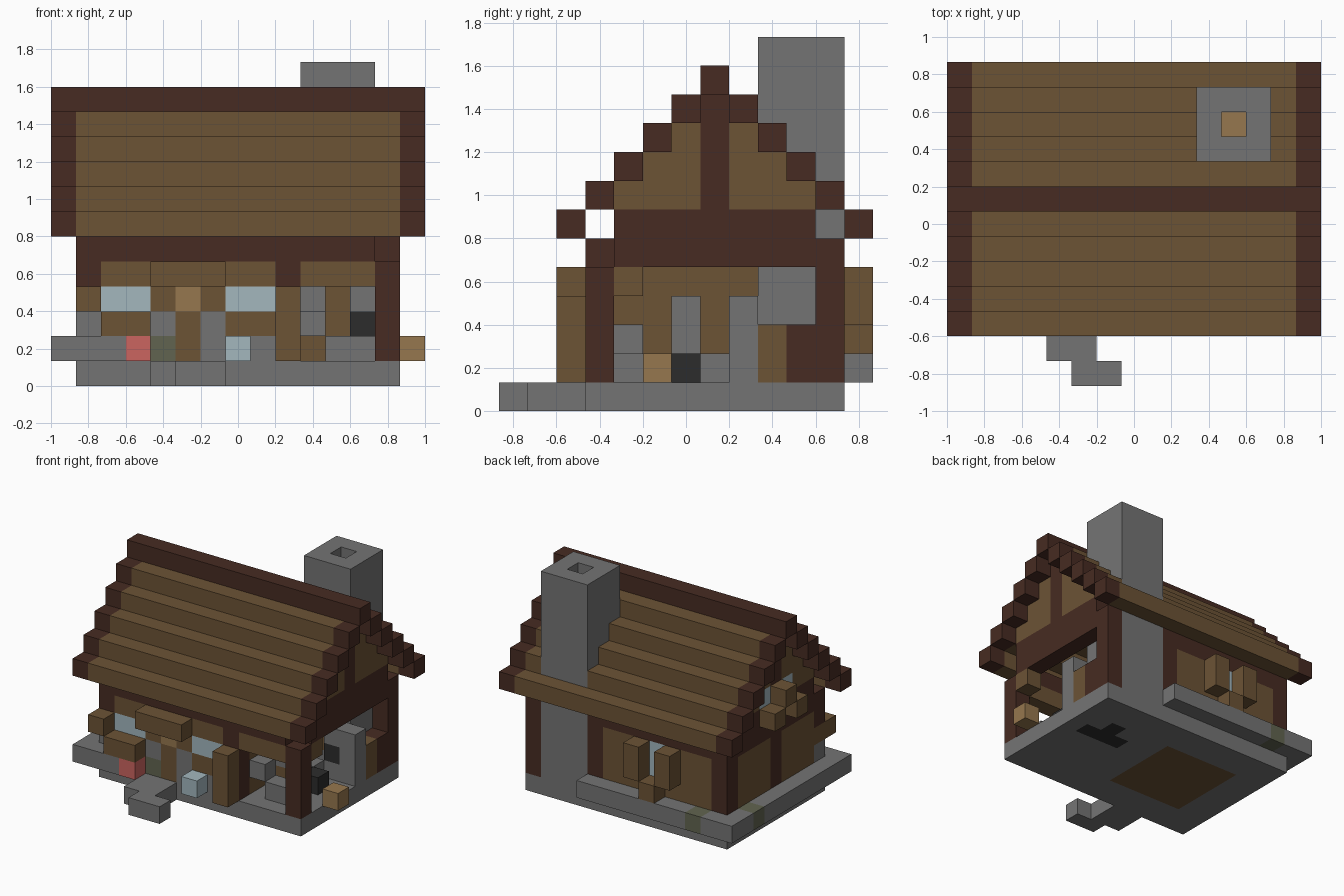
import bpy
import bmesh
from mathutils import Vector

cube = bpy.data.objects.get("Cube")
if cube:
    bpy.data.objects.remove(cube, do_unlink=True)

UNIT = 2 / 15
ORIGIN = Vector((-7.5, -6.5, 0))


def linear(value):
    value /= 255
    return ((value + 0.055) / 1.055) ** 2.4 if value > 0.04 else value / 12.92


def make_material(name, rgb):
    mat = bpy.data.materials.new(name)
    colour = tuple(linear(c) for c in rgb) + (1,)
    mat.diffuse_color = colour
    mat.use_nodes = True
    mat.node_tree.nodes["Principled BSDF"].inputs["Base Color"].default_value = colour
    return mat


timber = make_material("dark_timber", (71, 43, 34))
plank = make_material("brown_plank", (108, 83, 53))
pale = make_material("pale_wood", (150, 119, 78))
stone = make_material("grey_stone", (116, 116, 116))
glass = make_material("pale_blue_glass", (163, 183, 190))
petal = make_material("pink_petal", (203, 101, 96))
soot = make_material("black_soot", (44, 44, 44))
moss = make_material("moss_green", (97, 100, 80))

cells = {}


def span(value):
    """A whole number is one cell, a pair is an inclusive range."""
    first, last = value if isinstance(value, tuple) else (value, value)
    return range(first, last + 1)


def fill(part, mat, x, y, z):
    """Fill a box of cells; later parts replace earlier ones."""
    for i in span(x):
        for j in span(y):
            for k in span(z):
                if mat:
                    cells[i, j, k] = (part, mat)
                else:
                    cells.pop((i, j, k), None)


# Stone base, inset floor and stepping path
fill("stone_base", stone, (1, 13), (3, 11), 0)
fill("plank_floor", plank, (3, 7), (5, 9), 0)
fill("hearth_floor", soot, (10, 12), 8, 0)
fill("hearth_floor", soot, 11, 9, 0)
fill("front_path", stone, (4, 5), (1, 2), 0)
fill("front_path", stone, (5, 6), 0, 0)

# Ledge around the left-hand and back walls
fill("stone_ledge", stone, 0, (2, 12), 1)
fill("stone_ledge", stone, (0, 2), 2, 1)
fill("stone_ledge", stone, (0, 9), 12, 1)
fill("ledge_moss", moss, 2, 12, 1)
fill("ledge_moss", moss, 0, 10, 1)

# Front wall with door and windows
fill("front_wall", plank, (1, 8), 3, (1, 4))
fill("front_wall", plank, (10, 12), 3, 4)
fill("front_footing", stone, (1, 8), 3, 1)
for x in (1, 4, 6):
    fill("front_footing", stone, x, 3, 2)
fill("front_moss", moss, 4, 3, 1)
fill("front_door", plank, 5, 3, (1, 2))
fill("door_window", pale, 5, 3, 3)
for x in ((2, 3), (7, 8)):
    fill("front_windows", glass, x, 3, 3)
fill("porch_canopy", plank, (4, 6), 2, 4)
fill("front_shutters", plank, 1, 2, 3)
fill("front_shutters", plank, 9, 2, (1, 3))
fill("window_box", plank, (2, 3), 2, 2)
fill("pink_flower", petal, 3, 2, 1)
fill("blue_flower", glass, 7, 2, 1)

# Back wall with shuttered window
fill("back_wall", plank, (2, 8), 11, (1, 4))
fill("back_window", glass, 5, 11, (3, 4))
for x in (4, 6):
    fill("back_shutters", plank, x, 12, (3, 4))
fill("back_window_box", plank, 5, 12, 2)

# End wall and the inner wall behind the open workshop
fill("end_wall", plank, 1, (4, 10), (1, 4))
fill("inner_wall", plank, 9, (4, 10), (1, 4))

# Timber posts and beams
for x, y in ((1, 7), (1, 11), (9, 3), (9, 11), (13, 3), (13, 11)):
    fill("timber_posts", timber, x, y, (1, 4))
fill("timber_posts", timber, 1, 3, 4)
fill("timber_posts", timber, 13, 10, (1, 2))
fill("wall_beams", timber, (1, 12), 3, 5)
fill("wall_beams", timber, (1, 13), 11, 5)

# Gables, stepping in towards the ridge
for x in (1, 13):
    fill("gable_beams", timber, x, (4, 10), (5, 6))
    for z in range(7, 11):
        fill("gable_panels", plank, x, (z - 3, 17 - z), z)
    fill("gable_posts", timber, x, 7, (7, 10))

# Gable window with boxes
for y in (6, 8):
    fill("gable_window", glass, 1, y, 7)
    fill("gable_boxes", plank, 0, y, 6)
fill("gable_boxes", plank, 0, 7, 7)

# Stepped roof with dark verges and ridge
for step in range(5):
    for y in (2 + step, 12 - step):
        fill("roof_planks", plank, (1, 13), y, 6 + step)
        for x in (0, 14):
            fill("roof_verges", timber, x, y, 6 + step)
fill("roof_ridge", timber, (0, 14), 7, 11)

# Hollow chimney and its hearth
fill("chimney", stone, (10, 12), (9, 11), (1, 12))
fill("flue", None, 11, 10, (2, 12))
fill("hearth_log", pale, 11, 10, 1)
fill("hearth_board", plank, 11, 9, (2, 3))

# Workshop: furnace, anvil, bench and low walls
fill("furnace", stone, 12, 8, (1, 3))
fill("furnace", stone, 13, 8, (1, 3))
fill("furnace_mouth", soot, 12, 8, 2)
fill("anvil", soot, 12, 6, 1)
fill("grindstone", stone, 10, 6, (2, 3))
fill("workbench", plank, 10, 6, 1)
fill("low_wall", stone, (11, 12), 4, 1)
fill("low_wall", stone, 10, 4, 2)
fill("low_wall", stone, 11, 7, 1)
fill("corner_bracket", plank, 13, 4, 4)
fill("storage_box", plank, 13, 9, (1, 2))
fill("outside_crate", pale, 14, 5, 1)


def build(part, mat, members):
    """Make one object from the exposed faces of its cells."""
    bm = bmesh.new()
    for cell in members:
        for axis in range(3):
            for sign in (-1, 1):
                normal = Vector((0, 0, 0))
                normal[axis] = sign
                neighbour = tuple(int(c + n) for c, n in zip(cell, normal))
                if neighbour in cells:
                    continue
                u = Vector((0, 0, 0))
                u[(axis + 1) % 3] = 0.5
                v = normal.cross(u)
                centre = Vector(cell) + Vector((0.5, 0.5, 0.5)) + normal / 2 + ORIGIN
                corners = (centre - u - v, centre + u - v, centre + u + v, centre - u + v)
                bm.faces.new([bm.verts.new(c * UNIT) for c in corners])
    bmesh.ops.remove_doubles(bm, verts=bm.verts, dist=UNIT / 100)
    bmesh.ops.dissolve_limit(bm, angle_limit=0.01, verts=bm.verts, edges=bm.edges)
    mesh = bpy.data.meshes.new(part)
    bm.to_mesh(mesh)
    bm.free()
    mesh.materials.append(mat)
    bpy.context.collection.objects.link(bpy.data.objects.new(part, mesh))


parts = {}
for cell, key in cells.items():
    parts.setdefault(key, []).append(cell)
for (part, mat), members in parts.items():
    build(part, mat, members)
